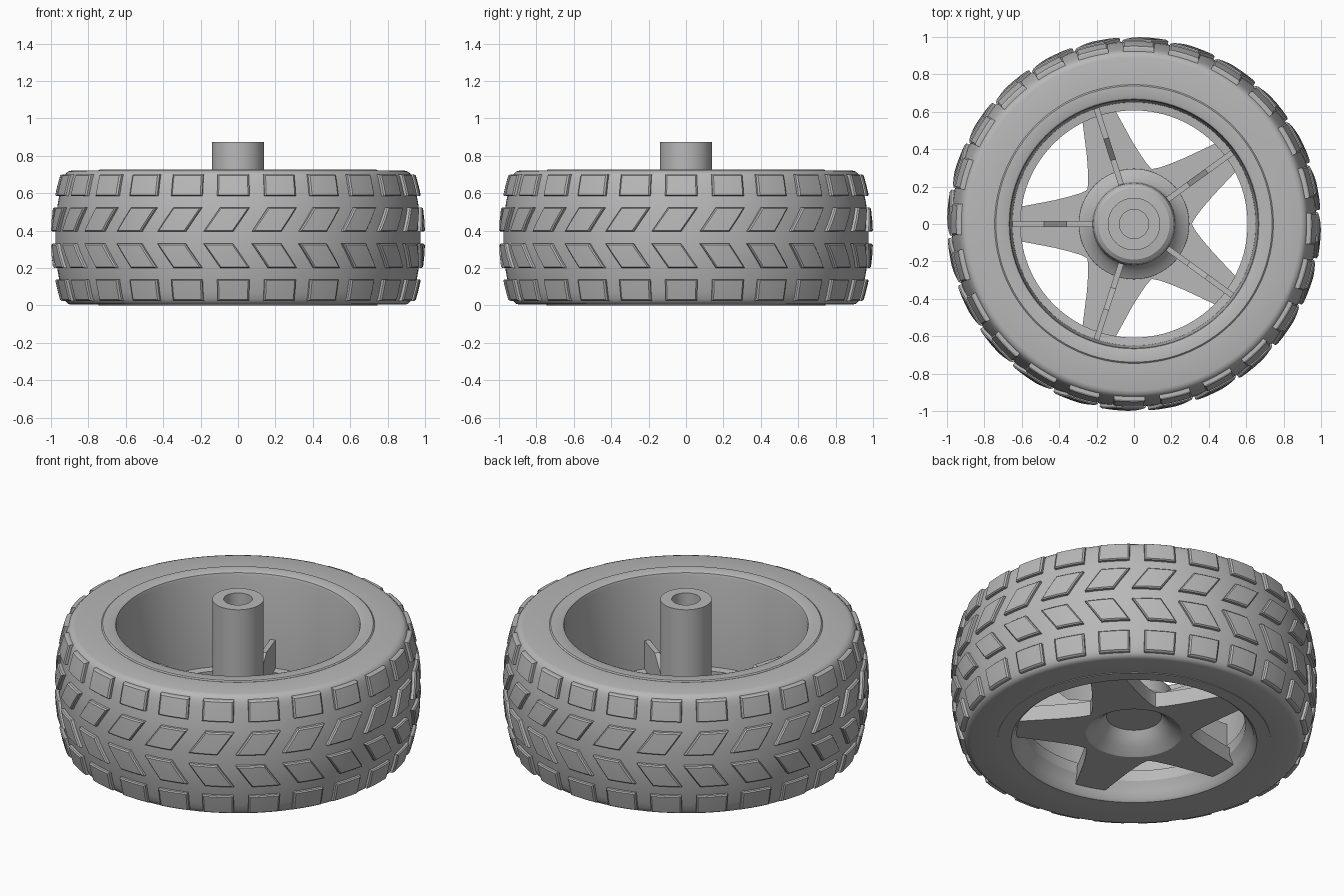
import bpy, bmesh
from math import sin, cos, pi, radians

if "Cube" in bpy.data.objects:
    bpy.data.objects.remove(bpy.data.objects["Cube"])

grey = bpy.data.materials.new("plain grey")
grey.use_nodes = True
COLOUR = (0.48, 0.48, 0.48, 1)
grey.diffuse_color = COLOUR
grey.node_tree.nodes["Principled BSDF"].inputs["Base Color"].default_value = COLOUR

MID = 0.3625    # half the tyre width
SPOKES = [radians(36 + 72 * i) for i in range(5)]


def finish(name, bm, angle=30):
    bmesh.ops.recalc_face_normals(bm, faces=bm.faces)
    mesh = bpy.data.meshes.new(name)
    bm.to_mesh(mesh)
    bm.free()
    mesh.materials.append(grey)
    obj = bpy.data.objects.new(name, mesh)
    bpy.context.collection.objects.link(obj)
    bpy.ops.object.select_all(action='DESELECT')
    obj.select_set(True)
    bpy.context.view_layer.objects.active = obj
    bpy.ops.object.shade_smooth_by_angle(angle=radians(angle))
    return obj


def polar(r, a, z):
    return (r * cos(a), r * sin(a), z)


def bridge(bm, loop_a, loop_b):
    n = len(loop_a)
    for i in range(n):
        j = (i + 1) % n
        bm.faces.new((loop_a[i], loop_a[j], loop_b[j], loop_b[i]))


def lathe(name, profile, steps=120, closed=True):
    """Spin an (r, z) profile; an open one gets its two end rings capped."""
    bm = bmesh.new()
    rings = [[bm.verts.new(polar(r, 2 * pi * i / steps, z)) for i in range(steps)]
             for r, z in profile]
    for a, b in zip(rings, rings[1:]):
        bridge(bm, a, b)
    if closed:
        bridge(bm, rings[-1], rings[0])
    else:
        bm.faces.new(rings[0])
        bm.faces.new(rings[-1])
    return finish(name, bm)


def tyre_radius(z):
    return 0.978 - 0.45 * (z - MID) ** 2


# Tyre: crowned band with rounded shoulders, mirrored about its mid plane
half = [(tyre_radius(MID + d), MID + d) for d in (0.06, 0.12, 0.18, 0.24, 0.29, 0.325)]
half += [(0.92, 0.705), (0.908, 0.716), (0.89, 0.721), (0.745, 0.721)]
lathe("tyre", [(r, 2 * MID - z) for r, z in reversed(half)] + half)


# Tread: four rows of raised, slightly chamfered blocks
def tread_block(bm, centre, z_low, z_high, half_angle, shear):
    cols, rows = 4, 3

    def grid(scale, lift):
        out = []
        for j in range(rows):
            v = (2 * j / (rows - 1) - 1) * scale
            z = (z_low + z_high) / 2 + v * (z_high - z_low) / 2
            out.append([bm.verts.new(polar(
                tyre_radius(z) + lift,
                centre + (2 * i / (cols - 1) - 1) * scale * half_angle + v * shear, z))
                for i in range(cols)])
        return out

    def border(g):
        return (g[0] + [row[-1] for row in g[1:]] + g[-1][-2::-1]
                + [row[0] for row in g[-2:0:-1]])

    top = grid(0.9, 0.022)
    for a, b in zip(top, top[1:]):
        for i in range(cols - 1):
            bm.faces.new((a[i], a[i + 1], b[i + 1], b[i]))
    shoulder, foot = border(grid(1, 0.015)), border(grid(1, -0.01))
    bridge(bm, foot, shoulder)
    bridge(bm, shoulder, border(top))


ROWS = [("outer", 0.585, 0.70, 5.1, 0, -91.5), ("inner", 0.395, 0.525, 4.6, 2.6, -93.5)]
for label, low, high, width, shear, start in ROWS:
    for side, sign in (("upper", 1), ("lower", -1)):
        bm = bmesh.new()
        lo, hi = (low, high) if sign > 0 else (2 * MID - high, 2 * MID - low)
        for k in range(24):
            tread_block(bm, radians(start + 15 * k), lo, hi, radians(width), radians(shear * sign))
        finish(f"{side}_{label}_tread", bm, 20)

# Rim: barrel with flanges and a narrow inner lip near the bottom
lathe("rim", [(0.745, 0.0), (0.745, 0.722), (0.738, 0.728), (0.68, 0.728), (0.667, 0.722),
              (0.662, 0.705), (0.65, 0.17), (0.607, 0.165), (0.607, 0.10), (0.64, 0.05),
              (0.655, 0.012), (0.67, 0.0)])

# Hub: conical cup below, rounded boss above, hollow axle post
lathe("hub", [(0.15, 0.155), (0.175, 0.12), (0.21, 0.085), (0.262, 0.05), (0.30, 0.05),
              (0.295, 0.15), (0.25, 0.175), (0.225, 0.21), (0.22, 0.27), (0.21, 0.295),
              (0.19, 0.31), (0.14, 0.315), (0.14, 0.875), (0.078, 0.875), (0.078, 0.35)],
      steps=72, closed=False)

# Spoke star: five tapering arms with filleted inner corners around the hub
bm = bmesh.new()
edge = [(0.645, 0.085), (0.42, 0.128), (0.34, 0.148), (0.29, 0.163), (0.265, 0.174)]
arm = [(x, -y) for x, y in reversed(edge)] + edge + [(0.25, 0.182)]
outline = [(x * cos(a) - y * sin(a), x * sin(a) + y * cos(a)) for a in SPOKES for x, y in arm]
inner = [(0.27 * x / (x * x + y * y) ** 0.5, 0.27 * y / (x * x + y * y) ** 0.5)
         for x, y in outline]
loops = [[bm.verts.new((x, y, z)) for x, y in pts]
         for pts, z in ((inner, 0.05), (outline, 0.05), (outline, 0.14), (inner, 0.14))]
for a, b in zip(loops, loops[1:] + loops[:1]):
    bridge(bm, a, b)
finish("spoke_star", bm)

# Ribs: thin upright webs on the arms, stepping up towards the rim
bm = bmesh.new()
rib = [(0.19, 0.12), (0.65, 0.12), (0.65, 0.34), (0.48, 0.34), (0.36, 0.24), (0.19, 0.24)]
for a in SPOKES:
    sides = []
    for t in (-0.015, 0.015):
        sides.append([bm.verts.new((r * cos(a) - t * sin(a), r * sin(a) + t * cos(a), z))
                      for r, z in rib])
        bm.faces.new(sides[-1])
    bridge(bm, *sides)
finish("spoke_ribs", bm)
